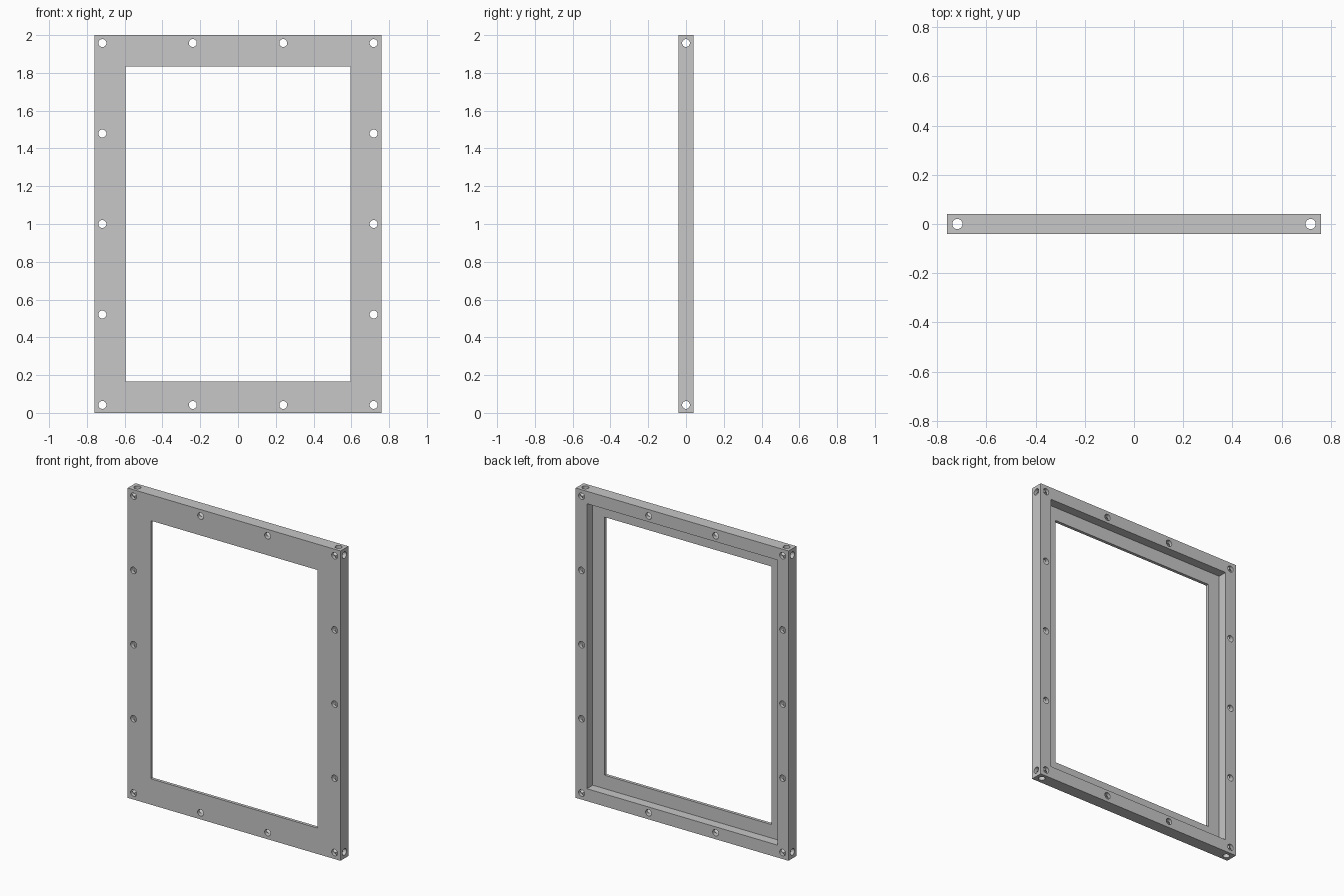
import bpy
import bmesh
from math import pi
from mathutils import Matrix, Vector

cube = bpy.data.objects.get("Cube")
if cube:
    bpy.data.objects.remove(cube, do_unlink=True)

W, H, D = 1.52, 2.0, 0.08            # outer size
OPEN_W, OPEN_H = 1.19, 1.666         # window opening
RIM, LIP = 0.08, 0.02
HOLE_R, INSET = 0.021, 0.042

grey = bpy.data.materials.new("Light grey")
grey.use_nodes = True
colour = (0.57, 0.57, 0.57, 1)
grey.diffuse_color = colour
grey.node_tree.nodes["Principled BSDF"].inputs["Base Color"].default_value = colour


def make_object(name, bm):
    mesh = bpy.data.meshes.new(name)
    bm.to_mesh(mesh)
    bm.free()
    mesh.materials.append(grey)
    obj = bpy.data.objects.new(name, mesh)
    bpy.context.collection.objects.link(obj)
    return obj


def box(name, width, height, y0, y1):
    bm = bmesh.new()
    place = Matrix.Translation((0, (y0 + y1) / 2, H / 2))
    size = Matrix.Diagonal((width, y1 - y0, height, 1))
    bmesh.ops.create_cube(bm, size=1, matrix=place @ size)
    return make_object(name, bm)


def drills(name, centres, axis, length, radius, twist):
    # The twist and slight radius changes keep crossing bores from sharing edges
    bm = bmesh.new()
    turn = Vector((0, 0, 1)).rotation_difference(Vector(axis)).to_matrix().to_4x4()
    turn = turn @ Matrix.Rotation(twist, 4, "Z")
    for c in centres:
        bmesh.ops.create_cone(bm, cap_ends=True, segments=32, radius1=radius,
                              radius2=radius, depth=length,
                              matrix=Matrix.Translation(c) @ turn)
    return make_object(name, bm)


# Slab that becomes the frame
frame = box("frame", W, H, -D / 2, D / 2)

# Window opening and the wider recess behind its lip
cutters = [
    box("opening_cutter", OPEN_W, OPEN_H, -D, D),
    box("recess_cutter", W - 2 * RIM, H - 2 * RIM, LIP - D / 2, D),
]

# Screw holes through the face, plus long bores along every bar
hx, hz = W / 2 - INSET, H / 2 - INSET
face_holes = [(hx * i / 3, 0, H / 2 + hz * j / 2)
              for i in (-3, -1, 1, 3) for j in (-2, -1, 0, 1, 2)
              if abs(i) == 3 or abs(j) == 2]
side_bores = [(0, 0, H / 2 + s * hz) for s in (-1, 1)]
upright_bores = [(s * hx, 0, H / 2) for s in (-1, 1)]
cutters += [
    drills("face_hole_cutter", face_holes, (0, 1, 0), 0.3, HOLE_R, 0.01),
    drills("side_bore_cutter", side_bores, (1, 0, 0), W + 0.2, HOLE_R * 0.99, 0.04),
    drills("upright_bore_cutter", upright_bores, (0, 0, 1), H + 0.2, HOLE_R * 0.98, 0.07),
]

for cutter in cutters:
    mod = frame.modifiers.new(cutter.name, "BOOLEAN")
    mod.operation = "DIFFERENCE"
    mod.solver = "EXACT"
    mod.object = cutter

# Bake the cuts and discard the cutters
bpy.context.view_layer.update()
result = bpy.data.meshes.new_from_object(
    frame.evaluated_get(bpy.context.evaluated_depsgraph_get()))
frame.modifiers.clear()
frame.data = result
for cutter in cutters:
    bpy.data.objects.remove(cutter, do_unlink=True)

# Smooth hole walls, crisp edges
bpy.ops.object.select_all(action="DESELECT")
frame.select_set(True)
bpy.context.view_layer.objects.active = frame
bpy.ops.object.shade_smooth_by_angle(angle=pi / 6)
